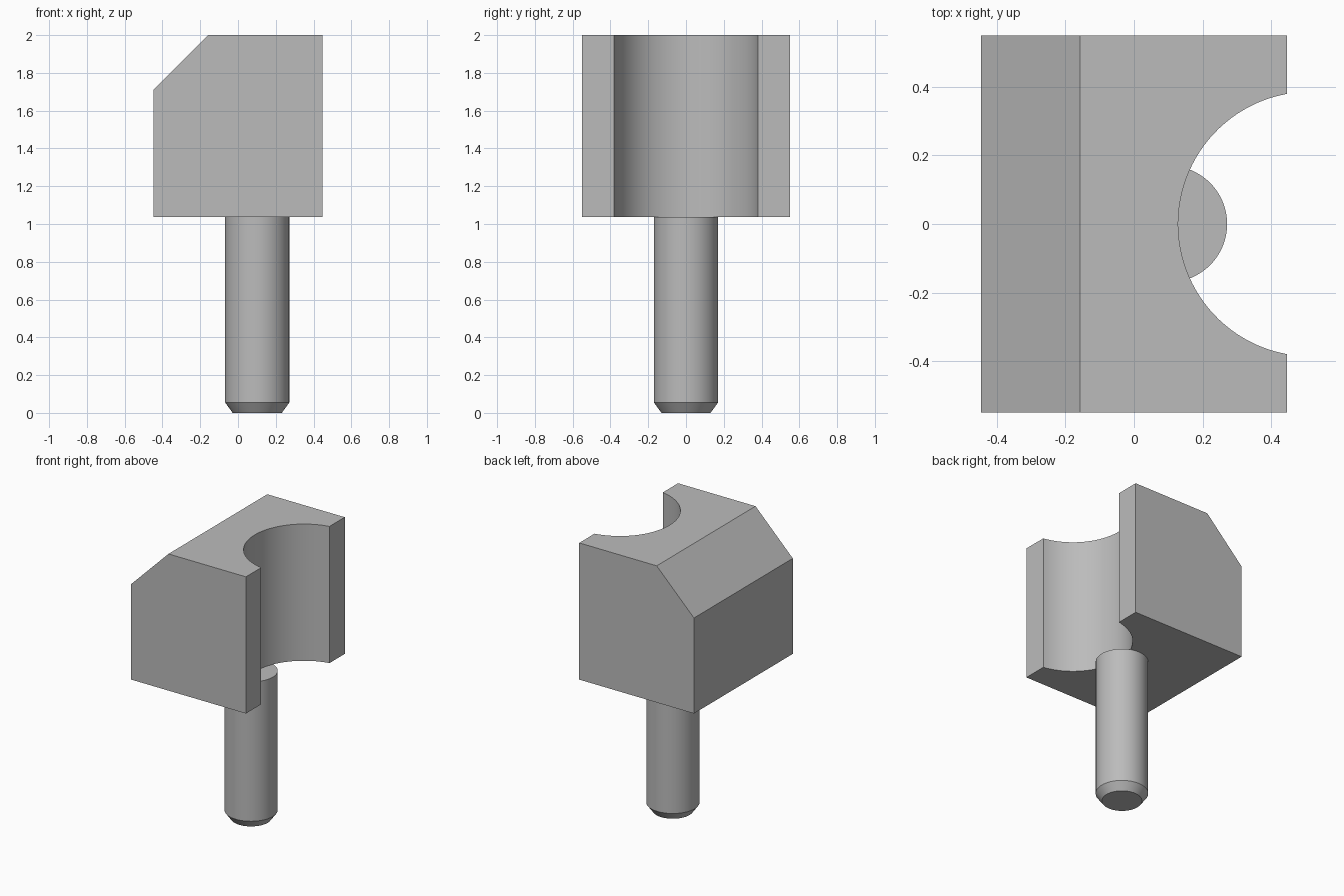
import bpy, bmesh
from math import atan2, cos, sin, pi, radians
from mathutils import Vector

cube = bpy.data.objects.get("Cube")
if cube:
    bpy.data.objects.remove(cube, do_unlink=True)

# Single plain grey
grey = bpy.data.materials.new("plain_grey")
colour = (0.5, 0.5, 0.5, 1)
grey.use_nodes = True
grey.diffuse_color = colour
grey.node_tree.nodes["Principled BSDF"].inputs["Base Color"].default_value = colour


def finish(bm, name):
    bmesh.ops.recalc_face_normals(bm, faces=bm.faces)
    mesh = bpy.data.meshes.new(name)
    bm.to_mesh(mesh)
    bm.free()
    mesh.materials.append(grey)
    obj = bpy.data.objects.new(name, mesh)
    bpy.context.collection.objects.link(obj)
    bpy.ops.object.select_all(action='DESELECT')
    obj.select_set(True)
    bpy.context.view_layer.objects.active = obj
    bpy.ops.object.shade_smooth_by_angle(angle=radians(30))
    return obj


def extrude_outline(bm, outline, bottom, top):
    face = bm.faces.new([bm.verts.new((x, y, bottom)) for x, y in outline])
    new = bmesh.ops.extrude_face_region(bm, geom=[face])["geom"]
    verts = [v for v in new if isinstance(v, bmesh.types.BMVert)]
    bmesh.ops.translate(bm, verts=verts, vec=(0, 0, top - bottom))


# Block: rectangular plan with a round scoop in its +x side
half_x, half_y = 0.447, 0.55
base_z, top_z = 1.037, 2.0
scoop_r, scoop_x, mouth_y = 0.386, 0.515, 0.38
start = atan2(mouth_y, half_x - scoop_x)
steps = 48
arc = []
for i in range(steps + 1):
    a = start + (2 * pi - 2 * start) * i / steps
    arc.append((scoop_x + scoop_r * cos(a), scoop_r * sin(a)))
arc[0], arc[-1] = (half_x, mouth_y), (half_x, -mouth_y)
outline = [(half_x, half_y)] + arc + [
    (half_x, -half_y), (-half_x, -half_y), (-half_x, half_y)]

bm = bmesh.new()
extrude_outline(bm, outline, base_z, top_z)

# Sloping cut along the upper -x edge
cut = bmesh.ops.bisect_plane(
    bm, geom=bm.verts[:] + bm.edges[:] + bm.faces[:],
    plane_co=Vector((-half_x, 0, 1.71)), plane_no=Vector((-1, 0, 1)),
    clear_outer=True)["geom_cut"]
bmesh.ops.holes_fill(bm, edges=[e for e in cut if isinstance(e, bmesh.types.BMEdge)])
finish(bm, "block")

# Pin: turned shaft with a chamfered tip
sides, pin_x = 64, 0.102
bm = bmesh.new()
rings = []
for r, z in ((0.13, 0), (0.17, 0.055), (0.17, base_z)):
    rings.append([bm.verts.new((pin_x + r * cos(2 * pi * i / sides),
                                r * sin(2 * pi * i / sides), z)) for i in range(sides)])
for low, high in zip(rings, rings[1:]):
    for i in range(sides):
        j = (i + 1) % sides
        bm.faces.new((low[i], low[j], high[j], high[i]))
bm.faces.new(rings[0])
bm.faces.new(rings[-1])
finish(bm, "pin")
